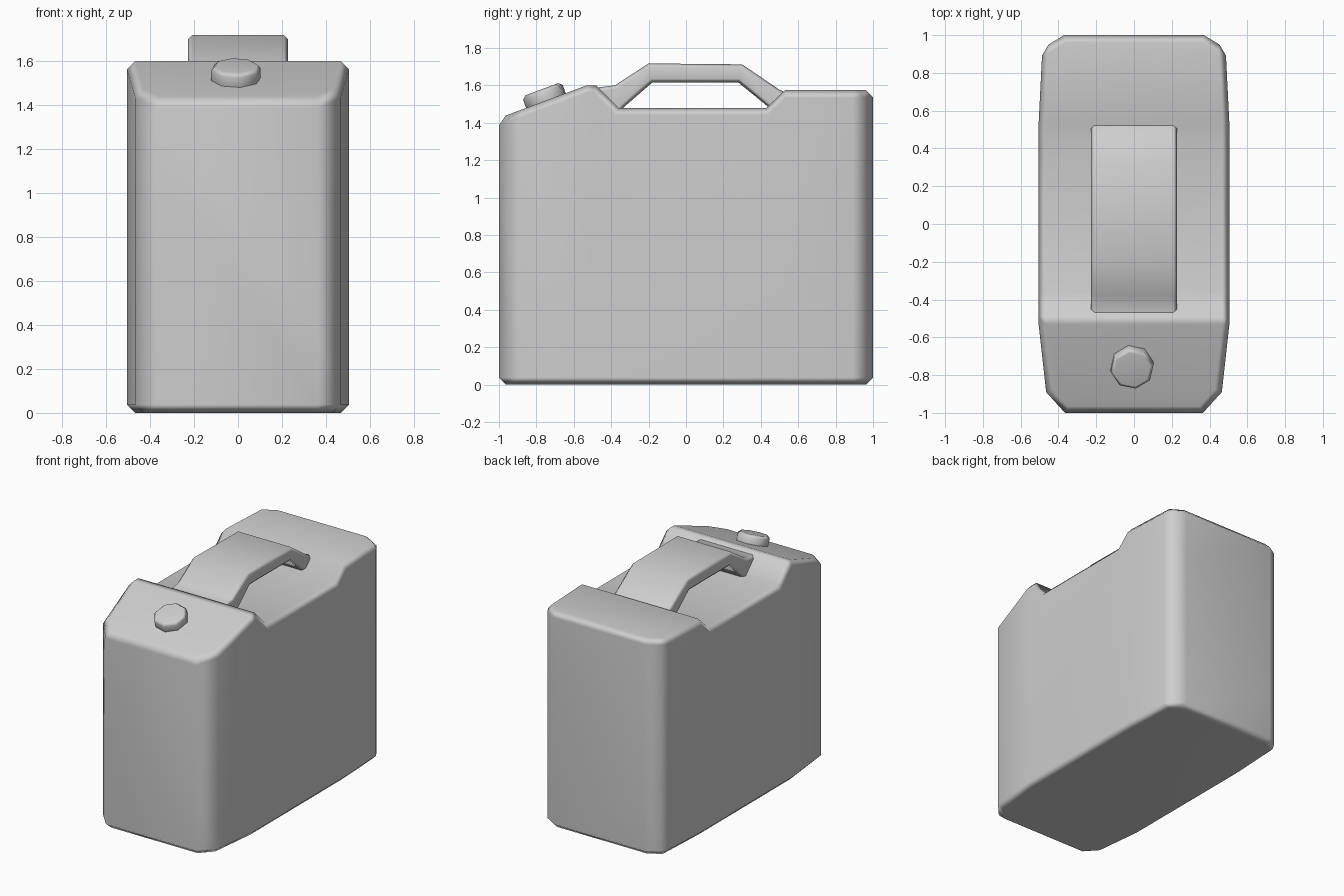
import bpy, bmesh, math
from mathutils import Matrix, Vector

default = bpy.data.objects.get("Cube")
if default:
    bpy.data.objects.remove(default, do_unlink=True)

GREY = (0.62, 0.62, 0.62, 1.0)
grey = bpy.data.materials.new("light grey")
grey.use_nodes = True
grey.diffuse_color = GREY
grey.node_tree.nodes["Principled BSDF"].inputs["Base Color"].default_value = GREY


def prism(name, outline, axis, low, high):
    """Extrude an outline along x (outline is y, z) or z (outline is x, y)."""
    bm = bmesh.new()
    place = (lambda a, b: (low, a, b)) if axis == "x" else (lambda a, b: (a, b, low))
    face = bm.faces.new([bm.verts.new(place(a, b)) for a, b in outline])
    step = Vector((high - low, 0, 0)) if axis == "x" else Vector((0, 0, high - low))
    grown = bmesh.ops.extrude_face_region(bm, geom=[face])["geom"]
    bmesh.ops.translate(bm, vec=step, verts=[g for g in grown if isinstance(g, bmesh.types.BMVert)])
    bmesh.ops.recalc_face_normals(bm, faces=bm.faces)
    return link(name, bm)


def link(name, bm):
    mesh = bpy.data.meshes.new(name)
    bm.to_mesh(mesh)
    bm.free()
    mesh.materials.append(grey)
    obj = bpy.data.objects.new(name, mesh)
    bpy.context.collection.objects.link(obj)
    return obj


def bevel(obj, width, angle):
    mod = obj.modifiers.new("soft edges", "BEVEL")
    mod.width = width
    mod.segments = 1
    mod.limit_method = "ANGLE"
    mod.angle_limit = math.radians(angle)


def finish(obj, angle):
    """Bake the modifiers, then shade smooth with area weighted normals."""
    deps = bpy.context.evaluated_depsgraph_get()
    mesh = bpy.data.meshes.new_from_object(obj.evaluated_get(deps))
    obj.modifiers.clear()
    obj.data = mesh
    bpy.ops.object.select_all(action="DESELECT")
    obj.select_set(True)
    bpy.context.view_layer.objects.active = obj
    bpy.ops.object.shade_smooth_by_angle(angle=math.radians(angle))
    weighted = obj.modifiers.new("weighted normals", "WEIGHTED_NORMAL")
    weighted.keep_sharp = True


# Body: side profile with sloped shoulder and hand recess, trimmed to the plan
side = [(-1, 0), (1, 0), (1, 1.575), (0.53, 1.575), (0.43, 1.48),
        (-0.36, 1.48), (-0.48, 1.6), (-0.53, 1.6), (-1, 1.425)]
half_plan = [(0.365, -1), (0.465, -0.89), (0.505, -0.53),
             (0.505, 0.53), (0.485, 0.93), (0.37, 1)]
plan = half_plan + [(-x, y) for x, y in reversed(half_plan)]

body = prism("body", side, "x", -0.7, 0.7)
trim = prism("body_trim", plan, "z", -0.2, 2)
cut = body.modifiers.new("plan shape", "BOOLEAN")
cut.operation = "INTERSECT"
cut.solver = "EXACT"
cut.object = trim
bevel(body, 0.038, 53)
finish(body, 65)
bpy.data.objects.remove(trim, do_unlink=True)

# Handle: bent bar that runs into the body at both ends
bar = [(-0.5, 1.585), (-0.38, 1.6), (-0.2, 1.717), (0.3, 1.712), (0.5, 1.576),
       (0.54, 1.56), (0.48, 1.44), (0.44, 1.485), (0.28, 1.615),
       (-0.18, 1.615), (-0.33, 1.485), (-0.37, 1.44)]
handle = prism("handle", bar, "x", -0.228, 0.228)
bevel(handle, 0.02, 75)
finish(handle, 50)

# Filler cap: eight sided, lying on the sloped shoulder
bm = bmesh.new()
bmesh.ops.create_cone(bm, cap_ends=True, segments=8, radius1=0.115, radius2=0.115, depth=0.1)
tilt = Matrix.Rotation(math.radians(20.5), 4, "X")
spin = Matrix.Rotation(math.radians(10), 4, "Z")
bmesh.ops.transform(bm, verts=bm.verts,
                    matrix=Matrix.Translation((-0.01, -0.754, 1.532)) @ tilt @ spin)
cap = link("filler_cap", bm)
bevel(cap, 0.018, 60)
finish(cap, 50)
